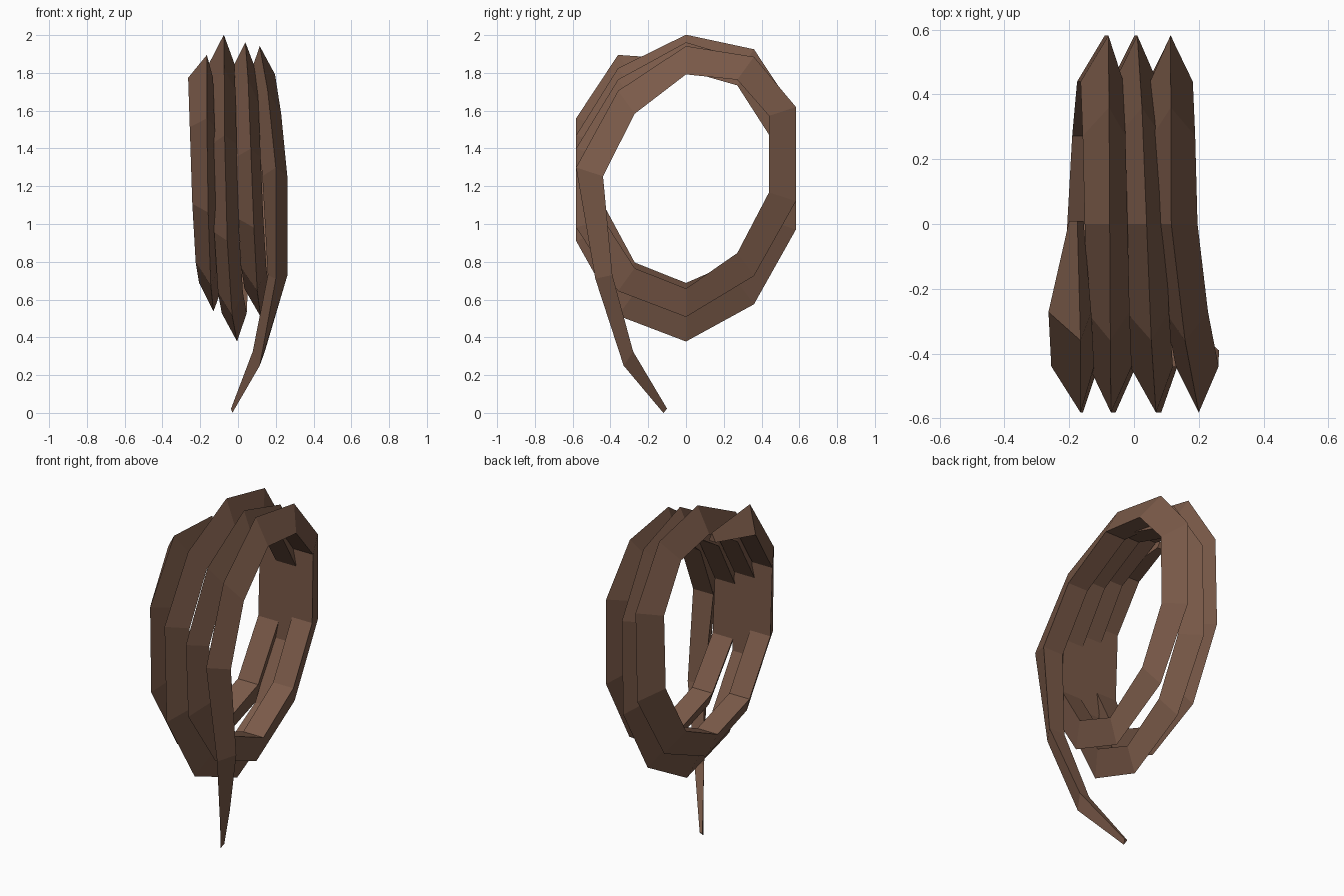
import bpy, bmesh, math
from mathutils import Vector

if "Cube" in bpy.data.objects:
    bpy.data.objects.remove(bpy.data.objects["Cube"])

leather = bpy.data.materials.new("brown_leather")
leather.diffuse_color = (0.195, 0.102, 0.066, 1)
leather.use_nodes = True
leather.node_tree.nodes["Principled BSDF"].inputs["Base Color"].default_value = leather.diffuse_color

OUTER, INNER, HALF = 0.612, 0.462, 0.066   # ridge radius, inner radius, half width

# height of the turn centre at each 36 degree step, from the tail side round to the free end
centre_z = [1.11, 1.21, 1.33, 1.39, 1.43, 1.31, 1.22, 1.12, 1.14, 1.17,
            1.21, 1.27, 1.35, 1.36, 1.33, 1.16, 1.07, 0.99, 1.01, 1.10,
            1.28, 1.33, 1.39, 1.43, 1.40, 1.26, 1.18, 1.15, 1.17, 1.25,
            1.37, 1.40]
# sideways drift of the coil: (step, ridge x, base x)
drift = [(0, .20, .195), (2, .115, .13), (4.5, .112, .112), (7, .12, .10),
         (9.5, .075, .06), (14.5, .003, 0), (17, -.005, -.02), (19.5, -.07, -.07),
         (24.5, -.08, -.102), (27, -.13, -.14), (29.5, -.165, -.185), (31, -.165, -.198)]


def drift_at(k):
    for a, b in zip(drift, drift[1:]):
        if k <= b[0]:
            t = (k - a[0]) / (b[0] - a[0])
            return a[1] + (b[1] - a[1]) * t, a[2] + (b[2] - a[2]) * t
    return drift[-1][1:]


def section(ridge, base, half):
    """Triangular section: outer ridge, then right and left inner corners."""
    b = Vector(base)
    return [Vector(ridge), b + Vector((half, 0, 0)), b - Vector((half, 0, 0))]


# hanging tail, tip first
rings = [section((-.03, -.12, 0.0), (-.028, -.10, .022), .009),
         section((.115, -.33, .25), (.11, -.28, .325), .032),
         section((.20, -.48, .71), (.21, -.39, .73), .052)]

# three loose turns
for k, cz in enumerate(centre_z):
    a = math.radians(-72 + 36 * k)
    xr, xb = drift_at(k)
    s, c = math.sin(a), math.cos(a)
    rings.append(section((xr, OUTER * s, cz + OUTER * c),
                         (xb, INNER * s, cz + INNER * c), HALF))

# tapered free end
rings.append(section((-.175, 0.01, 1.87), (-.178, 0.01, 1.82), .022))

bm = bmesh.new()
loops = [[bm.verts.new(p) for p in r] for r in rings]
for a, b in zip(loops, loops[1:]):
    for i in range(3):
        j = (i + 1) % 3
        bm.faces.new((a[i], a[j], b[j], b[i]))
bm.faces.new(loops[0])
bm.faces.new(loops[-1])
bmesh.ops.recalc_face_normals(bm, faces=bm.faces)
mesh = bpy.data.meshes.new("coiled_strap")
bm.to_mesh(mesh)
bm.free()
mesh.materials.append(leather)
bpy.context.collection.objects.link(bpy.data.objects.new("coiled_strap", mesh))
